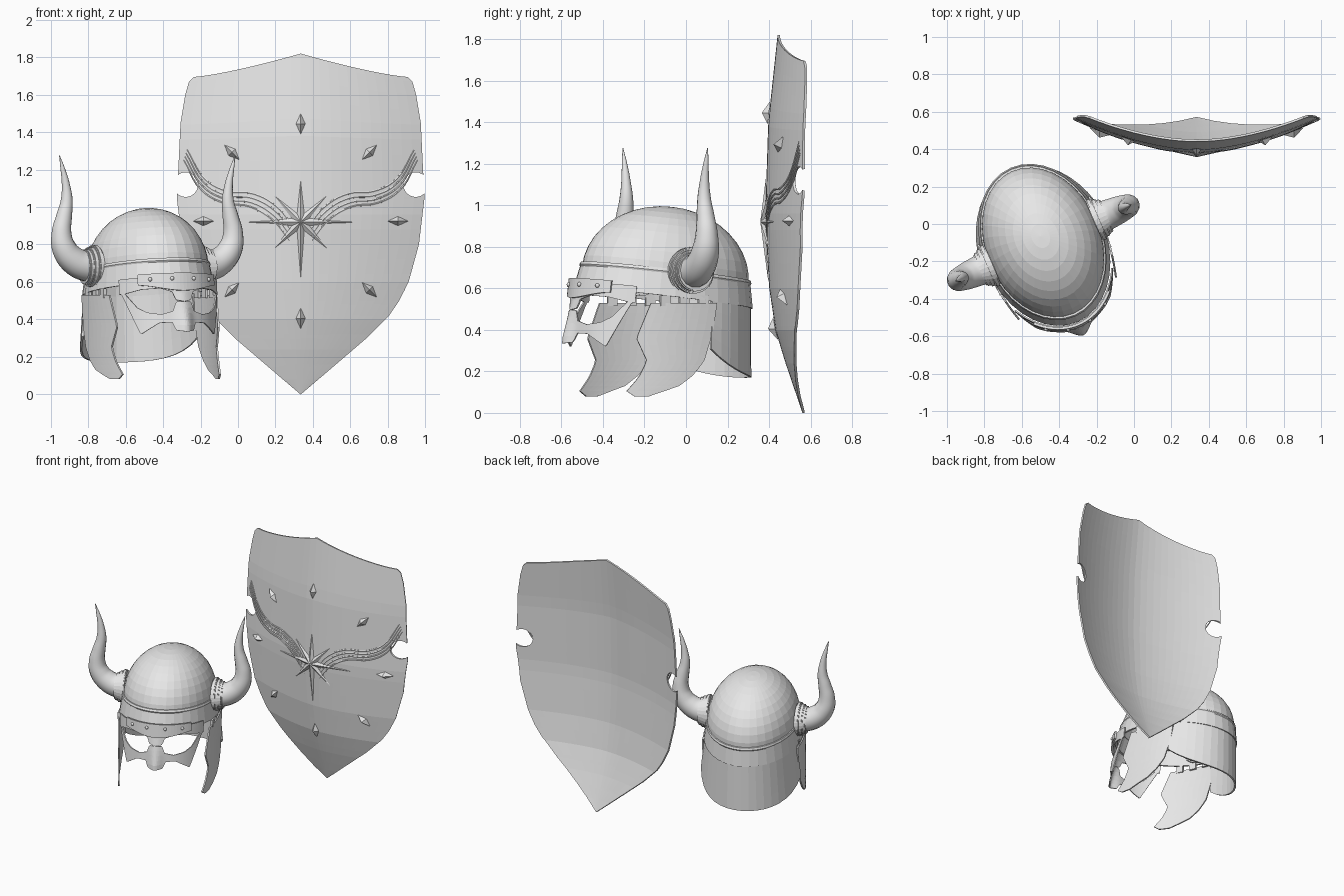
import bpy, bmesh, math
from math import sin, cos, pi, radians
from mathutils import Matrix, Vector

if "Cube" in bpy.data.objects:
    bpy.data.objects.remove(bpy.data.objects["Cube"])

steel = bpy.data.materials.new("grey_steel")
steel.use_nodes = True
steel.diffuse_color = (0.8, 0.8, 0.8, 1)
steel.node_tree.nodes["Principled BSDF"].inputs["Base Color"].default_value = (0.8, 0.8, 0.8, 1)

# Helmet frames: upright, and leaning back a little
UP = Matrix.Translation((-0.485, -0.1, 0)) @ Matrix.Rotation(radians(23.5), 4, 'Z')
LEAN = UP @ Matrix.Translation((0, 0, 0.66)) @ Matrix.Rotation(radians(-6.5), 4, 'X')


def interp(table, t):
    """Linear lookup in a list of (key, value) pairs."""
    if t <= table[0][0]:
        return table[0][1]
    for (a, p), (b, q) in zip(table, table[1:]):
        if t <= b:
            return p + (q - p) * (t - a) / (b - a)
    return table[-1][1]


def steps(a, b, n):
    return [a + (b - a) * i / n for i in range(n + 1)]


def finish(name, bm, smooth=False):
    mesh = bpy.data.meshes.new(name)
    bmesh.ops.recalc_face_normals(bm, faces=bm.faces)
    for f in bm.faces:
        f.smooth = smooth
    bm.to_mesh(mesh)
    bm.free()
    obj = bpy.data.objects.new(name, mesh)
    bpy.context.collection.objects.link(obj)
    mesh.materials.append(steel)
    return obj


def apply_all(obj):
    bpy.ops.object.select_all(action='DESELECT')
    obj.select_set(True)
    bpy.context.view_layer.objects.active = obj
    for m in list(obj.modifiers):
        bpy.ops.object.modifier_apply(modifier=m.name)


def sheet(name, us, vs, place, thick):
    """Curved plate: a grid of u and v placed in space, then thickened."""
    bm = bmesh.new()
    rows = [[bm.verts.new(place(u, v)) for u in us] for v in vs]
    for r, s in zip(rows, rows[1:]):
        for i in range(len(us) - 1):
            bm.faces.new((r[i], r[i + 1], s[i + 1], s[i]))
    bmesh.ops.remove_doubles(bm, verts=bm.verts, dist=0.0005)
    obj = finish(name, bm)
    if thick:
        mod = obj.modifiers.new("thickness", 'SOLIDIFY')
        mod.thickness, mod.offset = thick, 0
        apply_all(obj)
    return obj


def tube(name, points, radii, depth, sides):
    """Smooth tapered tube along a path."""
    cu = bpy.data.curves.new(name, 'CURVE')
    cu.dimensions, cu.bevel_depth, cu.bevel_resolution = '3D', depth, sides
    cu.resolution_u, cu.use_fill_caps = 5, True
    sp = cu.splines.new('BEZIER')
    sp.bezier_points.add(len(points) - 1)
    for bp, p, r in zip(sp.bezier_points, points, radii):
        bp.co, bp.radius = p, r
        bp.handle_left_type = bp.handle_right_type = 'AUTO'
    obj = bpy.data.objects.new(name, cu)
    bpy.context.collection.objects.link(obj)
    cu.materials.append(steel)
    bpy.ops.object.select_all(action='DESELECT')
    obj.select_set(True)
    bpy.context.view_layer.objects.active = obj
    bpy.ops.object.convert(target='MESH')
    bpy.ops.object.shade_smooth_by_angle(angle=radians(40))


# Dome and rim band
turn = steps(0, 2 * pi, 36)
RX, RY = 0.305, 0.415


def ring(a, prof):
    return LEAN @ Vector((RX * prof[0] * cos(a), RY * prof[0] * sin(a), prof[1]))


sheet("helmet_dome", turn, [(cos(t), 0.33 * sin(t)) for t in steps(0, pi / 2, 10)], ring, 0.008)
sheet("rim_band", turn, [(0.99, 0.022), (1.03, 0.022), (1.045, 0.008), (1.035, 0),
                         (1.09, -0.11), (1.05, -0.11), (0.99, 0.022)], ring, 0)


# Face mask: brow, cheeks and nose round the front of the rim
def face(deg, z, out=0.0):
    t = radians(deg)
    return LEAN @ Vector(((0.345 + out) * sin(t), -(0.46 + out) * cos(t), z))


def nose(deg, z):
    return 0.035 * math.exp(-(deg / 7) ** 2) * min(1, max(0, (-z - 0.15) / 0.2))


EYE_TOP = [(0, -0.22), (7, -0.21), (10, -0.165), (20, -0.145), (36, -0.145), (50, -0.16)]
EYE_LOW = [(0, -0.22), (7, -0.22), (10, -0.27), (20, -0.285), (32, -0.27), (40, -0.24), (50, -0.16)]
CHIN = [(0, -0.385), (8, -0.375), (11, -0.33), (22, -0.33), (38, -0.385), (55, -0.13)]
angles = steps(-55, 55, 88)


def mask_upper(d, v):
    z = -0.08 + v * (min(interp(EYE_TOP, abs(d)), -0.1) + 0.08)
    return face(d, z, nose(d, z))


def mask_lower(d, v):
    top = interp(EYE_LOW, abs(d))
    z = top + v * (min(interp(CHIN, abs(d)), top) - top)
    return face(d, z, nose(d, z))


sheet("mask_brow", angles, steps(0, 1, 3), mask_upper, 0.008)
sheet("mask_cheeks_and_nose", angles, steps(0, 1, 5), mask_lower, 0.008)
sheet("brow_plate", steps(-38, 38, 24), [0, 1],
      lambda d, v: face(d, -0.065 - v * (0.075 + 0.02 * cos(radians(4 * d))), 0.01), 0.014)
for d in (-28, -10, 10, 28):
    bm = bmesh.new()
    bmesh.ops.create_uvsphere(bm, u_segments=10, v_segments=6, radius=0.011,
                              matrix=Matrix.Translation(face(d, -0.095, 0.018)))
    finish("brow_rivet", bm, True)


# Neck guard round the back
def neck(d, v):
    t = radians(d)
    low = -0.44 + 0.1 * abs(d / 74) ** 4
    z = -0.09 + v * (low + 0.09)
    k = 1 + 0.09 * v
    return LEAN @ Vector((0.322 * k * sin(t), 0.435 * k * cos(t), z))


sheet("neck_guard", steps(-74, 74, 18), steps(0, 1, 4), neck, 0.012)

# Cheek flaps, hinges, horns and collars on both sides
FRONT = [(0.08, -0.29), (0.1, -0.33), (0.17, -0.27), (0.25, -0.23), (0.36, -0.28), (0.53, -0.21)]
BACK = [(0.08, -0.22), (0.13, -0.07), (0.18, 0.0), (0.25, 0.06), (0.4, 0.11), (0.53, 0.13)]
HORN = [(0.29, 0.68, 0.086), (0.36, 0.685, 0.082), (0.43, 0.715, 0.075), (0.485, 0.78, 0.066),
        (0.5, 0.86, 0.054), (0.485, 0.95, 0.043), (0.47, 1.03, 0.033), (0.475, 1.12, 0.022),
        (0.492, 1.2, 0.013), (0.512, 1.275, 0.002)]
for side, label in ((1, "left"), (-1, "right")):
    def flap(v, z):
        f = interp(FRONT, z)
        y = f + v * (interp(BACK, z) - f)
        return UP @ Vector((side * (0.33 - 0.45 * y * y), y, z))

    sheet(label + "_cheek_flap", steps(0, 1, 8), steps(0.08, 0.53, 18), flap, 0.01)
    for y in (-0.14, -0.04, 0.06):
        bm = bmesh.new()
        bmesh.ops.create_cube(bm, size=1, matrix=UP @ Matrix.Translation((side * 0.318, y, 0.54))
                              @ Matrix.Diagonal((0.016, 0.05, 0.05, 1)))
        finish(label + "_hinge", bm)
    tube(label + "_horn", [UP @ Vector((side * r, 0, z)) for r, z, _ in HORN],
         [w for _, _, w in HORN], 1, 5)
    for r, out in ((0.118, 0.31), (0.106, 0.335), (0.095, 0.355)):
        bm = bmesh.new()
        bmesh.ops.create_cone(bm, cap_ends=True, segments=28, radius1=r, radius2=r, depth=0.03,
                              matrix=UP @ Matrix.Translation((side * out, 0, 0.68))
                              @ Matrix.Rotation(pi / 2, 4, 'Y'))
        bmesh.ops.bevel(bm, geom=[e for e in bm.edges if len(e.link_faces[0].verts) > 4
                                  or len(e.link_faces[1].verts) > 4],
                        offset=0.006, segments=2, affect='EDGES')
        finish(label + "_horn_collar", bm)

# Shield: pointed, bowed plate with a notch on each side
CX = 0.335
WIDTH = [(0, 0), (0.15, 0.175), (0.3, 0.35), (0.42, 0.47), (0.5, 0.525), (0.6, 0.575), (0.8, 0.63),
         (1.05, 0.66), (1.24, 0.65), (1.45, 0.64), (1.6, 0.615), (1.67, 0.595), (1.695, 0.57)]
SPINE = [(0, 0.18), (0.25, 0.095), (0.4, 0.05), (0.6, 0.02), (0.93, 0), (1.4, 0.015), (1.82, 0.06)]


def bow(x, z):
    return 0.387 + interp(SPINE, z) + 0.17 * (abs(x) / 0.65) ** 1.7


def shield_point(u, z):
    x = u * interp(WIDTH, z)
    z += (z / 1.695) ** 8 * 0.125 * (1 - abs(u)) ** 1.3
    return Vector((CX + x, bow(x, z), z))


levels = sorted({round(z, 3) for z in steps(0, 1.6, 20)} | {z for z, _ in WIDTH})
shield = sheet("shield_plate", steps(-1, 1, 24), levels, shield_point, 0.012)
for s in (-1, 1):
    bm = bmesh.new()
    bmesh.ops.create_cone(bm, cap_ends=True, segments=24, radius1=0.066, radius2=0.066, depth=0.6,
                          matrix=Matrix.Translation((CX + s * 0.615, 0.5, 1.12))
                          @ Matrix.Rotation(pi / 2, 4, 'X'))
    cutter = finish("notch_cutter", bm)
    cutter.hide_render = True
    mod = shield.modifiers.new("notch", 'BOOLEAN')
    mod.operation, mod.object, mod.solver = 'DIFFERENCE', cutter, 'EXACT'
    apply_all(shield)
    bpy.data.objects.remove(cutter)


def boss(name, x0, z0, outline, rise):
    """Faceted raised shape on the shield face."""
    bm = bmesh.new()
    rim = [bm.verts.new((CX + x0 + x, bow(x0 + x, z0 + z) - 0.008, z0 + z)) for x, z in outline]
    tip = bm.verts.new((CX + x0, bow(x0, z0) - rise, z0))
    for a, b in zip(rim, rim[1:] + rim[:1]):
        bm.faces.new((a, b, tip))
    bm.faces.new(rim)
    finish(name, bm)


# Eight pointed star and the diamond studs around it
lengths = [0.29, 0.2, 0.22, 0.2, 0.29, 0.2, 0.3, 0.2]
star = []
for i, r in enumerate(lengths):
    for q, a in ((r, i * pi / 4), (0.05, (i + 0.5) * pi / 4)):
        star.append((q * cos(a), q * sin(a)))
boss("shield_star", 0, 0.92, star, 0.03)
for i in range(8):
    a = i * pi / 4
    dx, dz = cos(a), sin(a)
    far, wide = 0.055, 0.025
    boss("shield_stud", 0.52 * dx, 0.925 + 0.52 * dz,
         [(far * dx, far * dz), (-wide * dz, wide * dx), (-far * dx, -far * dz), (wide * dz, -wide * dx)], 0.042)

# Flowing ridges sweeping from the star to both edges
FLOW = [(0.06, 0.82), (0.15, 0.93), (0.27, 1.0), (0.41, 1.02), (0.53, 1.09), (0.625, 1.25)]
for s in (-1, 1):
    for k in range(4):
        path = []
        for x, z in FLOW:
            x, z = x - 0.006 * k, z + 0.027 * k * (1 - 0.5 * x)
            path.append(Vector((CX + s * x, bow(x, z) - 0.006, z)))
        tube("shield_ridge", path, [0.5, 1, 1, 1, 1, 0.5], 0.006, 1)
